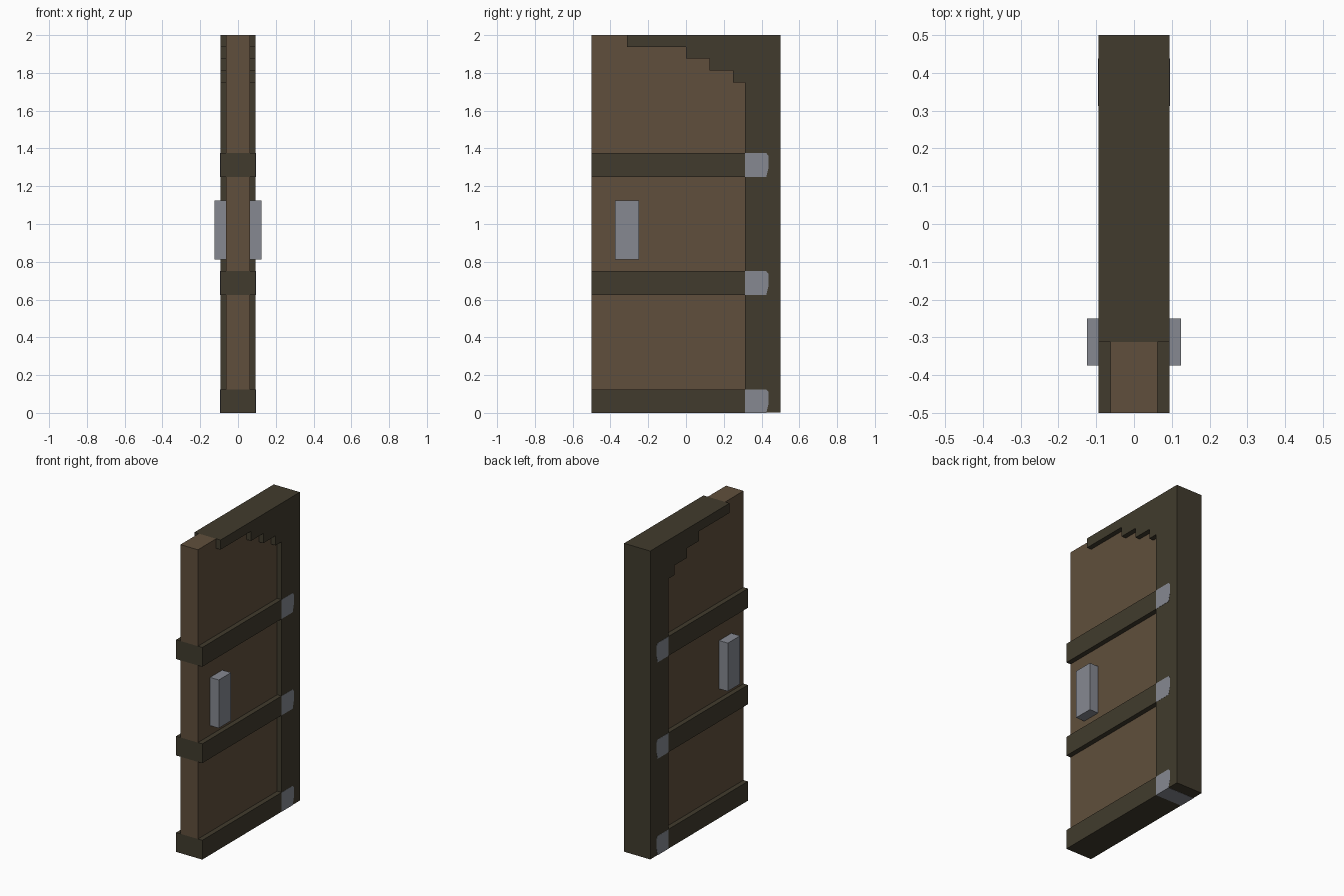
import bpy
import bmesh

cube = bpy.data.objects.get("Cube")
if cube:
    bpy.data.objects.remove(cube, do_unlink=True)


def material(name, rgb):
    lin = [((c / 255 + 0.055) / 1.055) ** 2.4 for c in rgb] + [1.0]
    m = bpy.data.materials.new(name)
    m.use_nodes = True
    m.diffuse_color = lin
    bsdf = next(n for n in m.node_tree.nodes if n.type == 'BSDF_PRINCIPLED')
    bsdf.inputs["Base Color"].default_value = lin
    return m


WOOD = material("brown wood", (96, 79, 60))
DARK = material("dark wood", (65, 59, 45))
METAL = material("grey metal", (134, 137, 145))


def slab(name, outline, x0, x1, mat):
    """Extrude a (y, z) outline along x from x0 to x1."""
    bm = bmesh.new()
    face = bm.faces.new([bm.verts.new((x0, y, z)) for y, z in outline])
    ext = bmesh.ops.extrude_face_region(bm, geom=[face])["geom"]
    verts = [v for v in ext if isinstance(v, bmesh.types.BMVert)]
    bmesh.ops.translate(bm, verts=verts, vec=(x1 - x0, 0, 0))
    bmesh.ops.recalc_face_normals(bm, faces=bm.faces)
    mesh = bpy.data.meshes.new(name)
    bm.to_mesh(mesh)
    bm.free()
    mesh.materials.append(mat)
    ob = bpy.data.objects.new(name, mesh)
    bpy.context.collection.objects.link(ob)
    return ob


def rect(y0, y1, z0, z1):
    return [(y0, z0), (y1, z0), (y1, z1), (y0, z1)]


U = 1 / 16                      # base grid step
HALF = 1.5 * U                  # half thickness of the frame
POST = 5 * U                    # inner edge of the hinge post
BANDS = {"bottom": 0, "middle": 10 * U, "top": 20 * U}

# Thin door panels between the cross bands
slab("lower_panel", rect(-0.5, POST, 2 * U, 10 * U), -U, U, WOOD)
slab("middle_panel", rect(-0.5, POST, 12 * U, 20 * U), -U, U, WOOD)
slab("upper_panel", [(-0.5, 22 * U), (POST, 22 * U), (POST, 31 * U),
                     (-5 * U, 31 * U), (-5 * U, 2), (-0.5, 2)], -U, U, WOOD)

# Hinge post with stepped arch bracket
slab("post_and_arch", [(POST, 0.001), (0.5, 0.001), (0.5, 2), (-5 * U, 2),
                       (-5 * U, 31 * U), (0, 31 * U), (0, 30 * U),
                       (2 * U, 30 * U), (2 * U, 29 * U), (4 * U, 29 * U),
                       (4 * U, 28 * U), (POST, 28 * U)], -HALF, HALF, DARK)

# Cross bands, each with a hinge running through the post
for label, z in BANDS.items():
    slab(label + "_band", rect(-0.5, POST, z, z + 2 * U), -HALF, HALF, DARK)
    outline = [(POST, z), (0.425, z), (0.43, z + 0.02), (0.4375, z + 0.05),
               (0.4375, z + 0.11), (0.425, z + 2 * U), (POST, z + 2 * U)]
    slab(label + "_hinge", outline, -HALF - 0.001, HALF + 0.001, METAL)

# Handles on both sides
for label, s in (("left", 1), ("right", -1)):
    slab(label + "_handle", rect(-6 * U, -4 * U, 13 * U, 18 * U),
         s * U, s * 2 * U, METAL)
